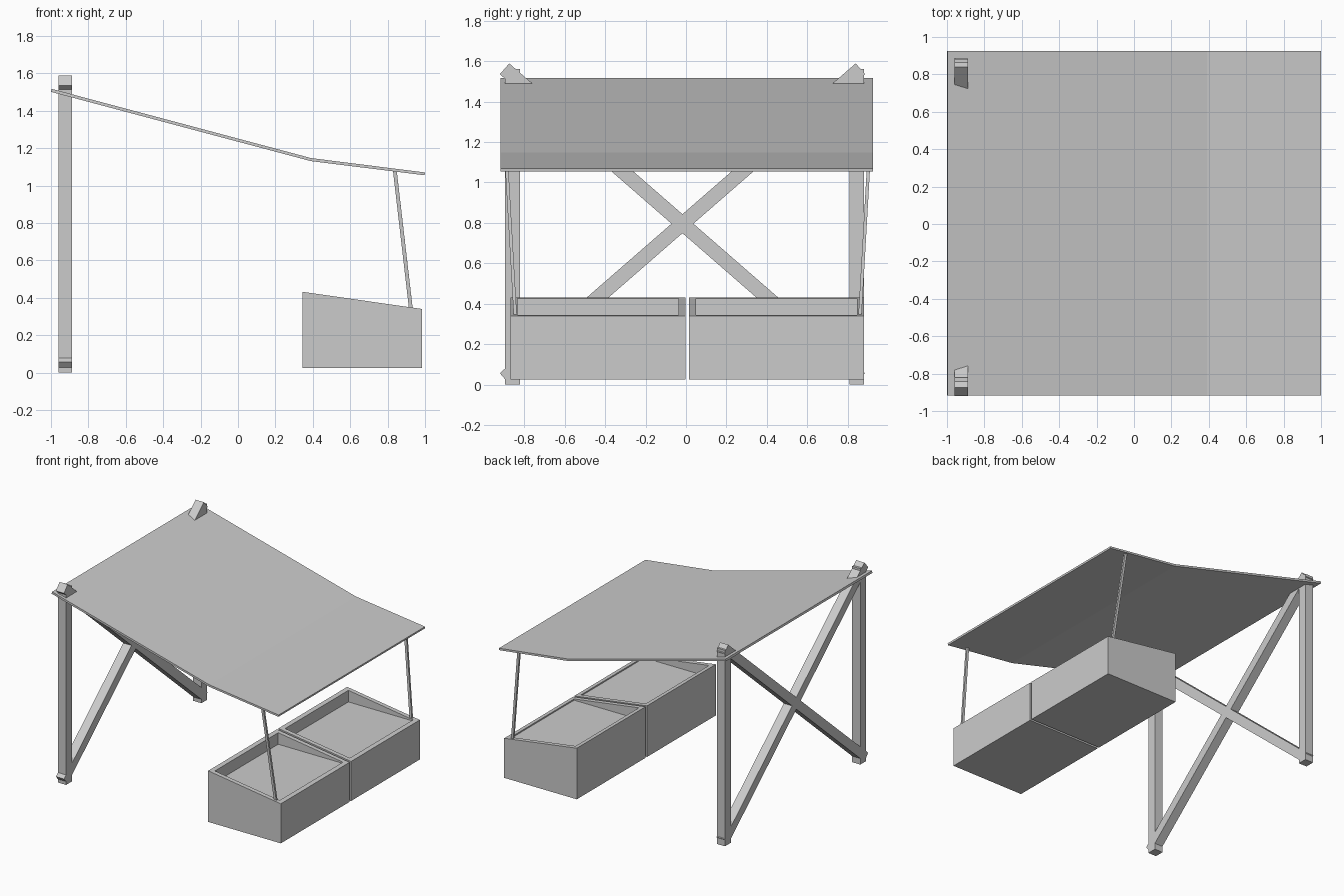
import bpy, bmesh
from mathutils import Vector

if "Cube" in bpy.data.objects:
    bpy.data.objects.remove(bpy.data.objects["Cube"])


def prism(name, profile, axis, lo, hi):
    """Extrude a 2D profile along x (profile is y,z) or y (profile is x,z)."""
    bm = bmesh.new()

    def point(a, b, t):
        return (t, a, b) if axis == 'x' else (a, t, b)
    face = bm.faces.new([bm.verts.new(point(a, b, lo)) for a, b in profile])
    ext = bmesh.ops.extrude_face_region(bm, geom=[face])
    moved = [v for v in ext['geom'] if isinstance(v, bmesh.types.BMVert)]
    step = (hi - lo, 0, 0) if axis == 'x' else (0, hi - lo, 0)
    bmesh.ops.translate(bm, verts=moved, vec=step)
    bmesh.ops.recalc_face_normals(bm, faces=bm.faces)
    return finish(name, bm)


def finish(name, bm):
    mesh = bpy.data.meshes.new(name)
    bm.to_mesh(mesh)
    bm.free()
    obj = bpy.data.objects.new(name, mesh)
    bpy.context.collection.objects.link(obj)
    return obj


def bar(name, start, end, width, depth):
    """Rectangular bar between two points; depth is measured along x."""
    start, end = Vector(start), Vector(end)
    along = end - start
    u = Vector((1, 0, 0))
    u = (u - along * (u.dot(along) / along.length_squared)).normalized() * depth / 2
    v = along.cross(u).normalized() * width / 2
    bm = bmesh.new()
    for p in (start, end):
        for a, b in ((-1, -1), (1, -1), (1, 1), (-1, 1)):
            bm.verts.new(p + u * a + v * b)
    bmesh.ops.convex_hull(bm, input=bm.verts)
    bmesh.ops.dissolve_limit(bm, angle_limit=0.01, verts=bm.verts, edges=bm.edges)
    bmesh.ops.recalc_face_normals(bm, faces=bm.faces)
    return finish(name, bm)


# Bent roof panel
prism("roof_panel", [(-0.996, 1.517), (0.39, 1.147), (1.0, 1.07),
                     (0.998, 1.055), (0.388, 1.131), (-1.0, 1.501)],
      'y', -0.917, 0.925)

# Rear posts and crossed braces
MID = -0.007
X0, X1 = -0.96, -0.888
for side, label in ((-1, "near"), (1, "far")):
    a, b = sorted((MID + side * 0.815, MID + side * 0.888))
    prism(label + "_post", [(a, 0), (b, 0), (b, 1.56), (a, 1.56)], 'x', X0, X1)
    mid = -0.0175
    bar(label + "_cross_brace", ((X0 + X1) / 2, mid - side * 0.88, 0.03),
        ((X0 + X1) / 2, mid + side * 0.88, 1.562), 0.071, X1 - X0)


# Bins with sloped rims and a level floor inside
def bin_box(name, y0, y1, wall=0.035, floor=0.335):
    x0, x1 = 0.345, 0.985

    def rim(x):
        return 0.432 - (x - x0) * 0.092 / 0.64
    rings = []
    bm = bmesh.new()
    for inset, level in ((0, 0.025), (0, None), (wall, None), (wall, floor)):
        corners = ((x0 + inset, y0 + inset), (x1 - inset, y0 + inset),
                   (x1 - inset, y1 - inset), (x0 + inset, y1 - inset))
        rings.append([bm.verts.new((x, y, rim(x) if level is None else level))
                      for x, y in corners])
    for r, s in zip(rings, rings[1:]):
        for i in range(4):
            j = (i + 1) % 4
            bm.faces.new((r[i], r[j], s[j], s[i]))
    bm.faces.new(rings[0][::-1])
    bm.faces.new(rings[-1])
    bmesh.ops.recalc_face_normals(bm, faces=bm.faces)
    finish(name, bm)


bin_box("near_bin", -0.868, -0.002)
bin_box("far_bin", 0.015, 0.881)

# Thin front struts holding up the roof
for side, label in ((-1, "near"), (1, "far")):
    bar(label + "_roof_strut", (0.925, 0.008 + side * 0.852, 0.335),
        (0.838, 0.008 + side * 0.895, 1.085), 0.016, 0.02)
